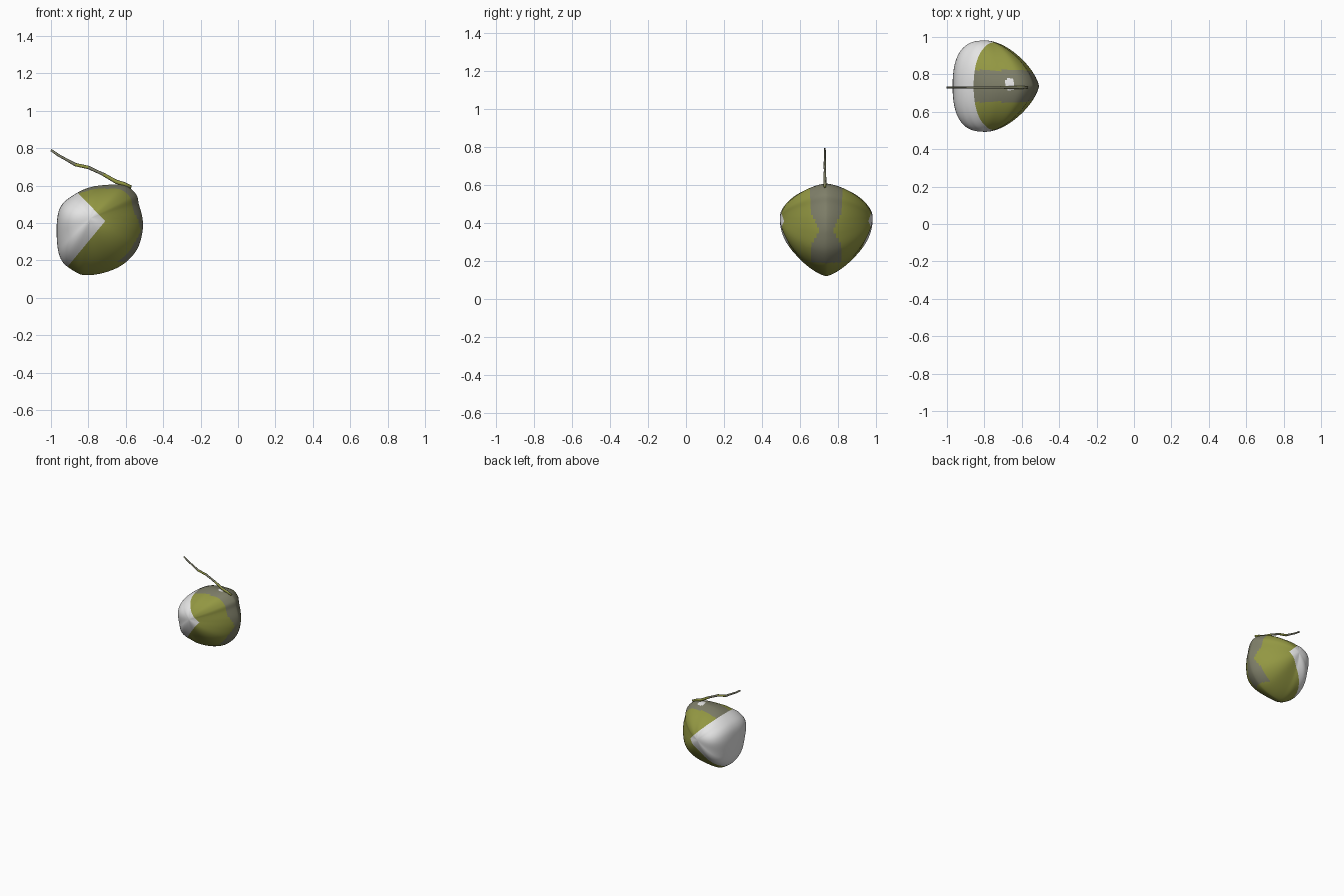
import bpy, bmesh, math
from mathutils import Vector

if "Cube" in bpy.data.objects:
    bpy.data.objects.remove(bpy.data.objects["Cube"])

CY = 0.737                        # symmetry plane of the fruit
HALF = 0.244                      # half width across y
POLE = Vector((-0.79, 0.425))     # widest point seen from the side (x, z)


def material(name, rgb):
    m = bpy.data.materials.new(name)
    m.diffuse_color = (*rgb, 1)
    m.use_nodes = True
    m.node_tree.nodes["Principled BSDF"].inputs["Base Color"].default_value = m.diffuse_color
    return m


olive = material("olive_green", (0.29, 0.31, 0.055))
grey = material("husk_grey", (0.21, 0.21, 0.14))
white = material("pale_white", (0.78, 0.78, 0.78))

# Fruit outline in the x-z plane
OUTLINE = [(-.967, .42), (-.94, .50), (-.87, .555), (-.80, .588), (-.72, .602),
           (-.61, .603), (-.546, .555), (-.53, .50), (-.510, .42), (-.513, .34),
           (-.545, .25), (-.62, .175), (-.72, .133), (-.82, .121), (-.88, .145),
           (-.94, .195), (-.966, .28)]
# Roundness of the cross-section every 45 degrees, from +x toward +z
ROUND = [1.5, 1.6, 1.8, 2.3, 2.7, 2.2, 1.5, 1.7]


def smooth_loop(pts, steps):
    """Closed Catmull-Rom loop through the points."""
    p = [Vector(q) for q in pts]
    n = len(p)
    out = []
    for i in range(n):
        a, b, c, d = p[i - 1], p[i], p[(i + 1) % n], p[(i + 2) % n]
        for k in range(steps):
            t = k / steps
            out.append(0.5 * (2 * b + (c - a) * t + (2 * a - 5 * b + 4 * c - d) * t ** 2
                              + (3 * b - a - 3 * c + d) * t ** 3))
    return out


def fruit_point(rim, t):
    """t from -1 to 1 runs from one side pole over the rim to the other."""
    d = rim - POLE
    u = (math.atan2(d.y, d.x) / (math.pi / 4)) % 8
    i = int(u) % 8
    w = u - int(u)
    w = w * w * (3 - 2 * w)
    n = ROUND[i] * (1 - w) + ROUND[(i + 1) % 8] * w
    ang = t * math.pi / 2
    s = max(math.cos(ang), 0) ** (2 / (n + 0.08))
    y = abs(math.sin(ang)) ** (2 / (n - 0.08)) * math.copysign(1, t)
    return (POLE.x + d.x * s, CY + HALF * y, POLE.y + d.y * s)


def build_fruit():
    bm = bmesh.new()
    loop = smooth_loop(OUTLINE, 10)
    rings, n = 60, len(loop)
    rows = [[bm.verts.new(fruit_point(p, -1 + 2 * j / rings)) for p in loop]
            for j in range(1, rings)]
    for r0, r1 in zip(rows, rows[1:]):
        for i in range(n):
            k = (i + 1) % n
            bm.faces.new((r0[i], r0[k], r1[k], r1[i]))
    for row, y in ((rows[0], CY - HALF), (rows[-1], CY + HALF)):
        tip = bm.verts.new((POLE.x, y, POLE.y))
        for i in range(n):
            bm.faces.new((row[i], row[(i + 1) % n], tip))

    # Pale patch: wedge between two planes meeting at the corner
    corner = Vector((-0.71, CY, 0.41))
    normals = [Vector((0.155, 0, 0.15)), Vector((0.23, 0, -0.19))]
    for nor in normals:
        bmesh.ops.bisect_plane(bm, geom=bm.verts[:] + bm.edges[:] + bm.faces[:],
                               plane_co=corner, plane_no=nor)
    bmesh.ops.recalc_face_normals(bm, faces=bm.faces[:])
    for f in bm.faces:
        c = f.calc_center_median()
        dy = abs(c.y - CY)
        if all((c - corner).dot(nor) < 0 for nor in normals):
            f.material_index = 2
            continue
        # Grey husk strip along the top and the keel
        width = 0.085
        if c.z < 0.46:
            width = min(0.036 + 0.5 * abs(c.z - 0.365), 0.078)
        if dy < width and c.z > 0.19 and (c.z > 0.5 or c.x > -0.66):
            f.material_index = 1
        # Small pale fleck near the stalk
        if c.z > 0.55 and ((c.x + 0.665) / 0.028) ** 2 + ((c.y - CY - 0.008) / 0.033) ** 2 < 1:
            f.material_index = 2
    me = bpy.data.meshes.new("fruit_body")
    bm.to_mesh(me)
    bm.free()
    ob = bpy.data.objects.new("fruit_body", me)
    bpy.context.collection.objects.link(ob)
    for m in (olive, grey, white):
        me.materials.append(m)
    me.shade_smooth()


def build_stalk():
    # x, z, radius along the stalk
    path = [(-1.0, .79, .006), (-.96, .762, .007), (-.92, .74, .007), (-.87, .712, .009),
            (-.80, .697, .009), (-.755, .676, .008), (-.72, .66, .009), (-.68, .637, .01),
            (-.65, .62, .011), (-.61, .608, .011), (-.57, .592, .008)]
    bm = bmesh.new()
    sides, rows = 10, []
    for i, (x, z, r) in enumerate(path):
        p, q = path[max(i - 1, 0)], path[min(i + 1, len(path) - 1)]
        d = Vector((q[0] - p[0], 0, q[1] - p[1])).normalized()
        up = Vector((-d.z, 0, d.x))
        row = []
        for k in range(sides):
            a = 2 * math.pi * k / sides
            row.append(bm.verts.new(Vector((x, CY - 0.007, z)) + up * r * math.cos(a)
                                    + Vector((0, 0.75 * r * math.sin(a), 0))))
        rows.append(row)
    for r0, r1 in zip(rows, rows[1:]):
        for k in range(sides):
            m = (k + 1) % sides
            bm.faces.new((r0[k], r0[m], r1[m], r1[k]))
    for row in (rows[0], rows[-1]):
        bm.faces.new(row)
    bmesh.ops.recalc_face_normals(bm, faces=bm.faces[:])
    # Grey on top and at the dry tip, olive on the sides near the fruit
    for f in bm.faces:
        x = f.calc_center_median().x
        f.material_index = 0 if f.normal.z < 0.6 and (x > -0.72 or -0.87 < x < -0.8) else 1
    me = bpy.data.meshes.new("stalk")
    bm.to_mesh(me)
    bm.free()
    bpy.context.collection.objects.link(bpy.data.objects.new("stalk", me))
    me.materials.append(olive)
    me.materials.append(grey)
    me.shade_smooth()


build_fruit()
build_stalk()
